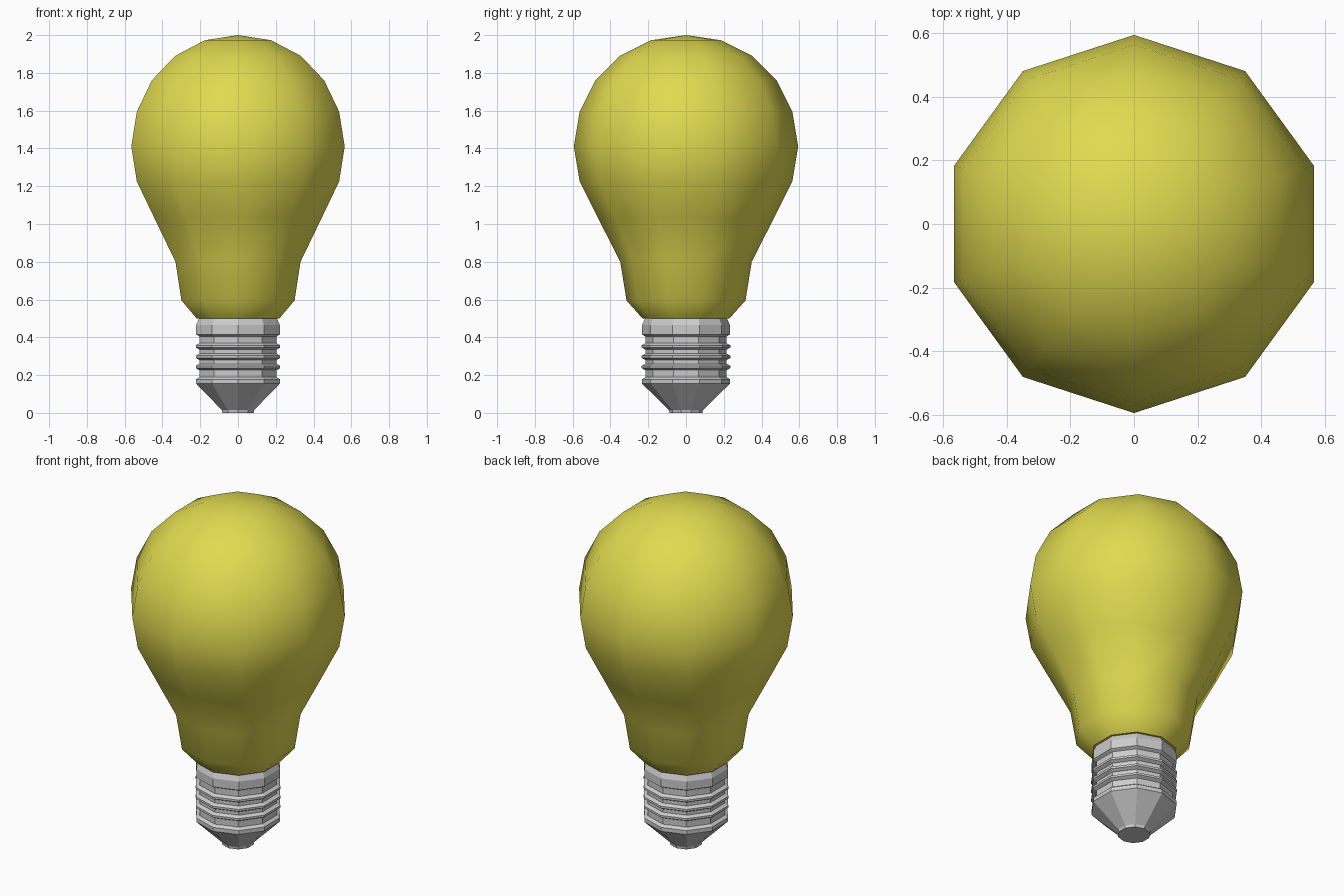
import bpy, bmesh, math

if "Cube" in bpy.data.objects:
    bpy.data.objects.remove(bpy.data.objects["Cube"])

SIDES = 10


def lathe(name, profile, color=None, smooth=False):
    """Revolve (radius, z) points, listed bottom to top, into a ten-sided solid."""
    bm = bmesh.new()
    rings = []
    for r, z in profile:
        if r == 0:
            rings.append([bm.verts.new((0, 0, z))] * SIDES)
        else:
            angles = [math.pi / 2 + i * math.tau / SIDES for i in range(SIDES)]
            rings.append([bm.verts.new((r * math.cos(a), r * math.sin(a), z)) for a in angles])
    for lo, hi in zip(rings, rings[1:]):
        for i in range(SIDES):
            j = (i + 1) % SIDES
            bm.faces.new(list(dict.fromkeys((lo[i], lo[j], hi[j], hi[i]))))
    # close open ends
    for ring in (rings[0], rings[-1]):
        if len(set(ring)) > 1:
            bm.faces.new(ring)
    bmesh.ops.recalc_face_normals(bm, faces=bm.faces)
    for f in bm.faces:
        f.smooth = smooth and len(f.verts) < SIDES
    mesh = bpy.data.meshes.new(name)
    bm.to_mesh(mesh)
    bm.free()
    obj = bpy.data.objects.new(name, mesh)
    bpy.context.collection.objects.link(obj)
    if color:
        mat = bpy.data.materials.new(name + "_color")
        mat.diffuse_color = color
        mat.use_nodes = True
        mat.node_tree.nodes["Principled BSDF"].inputs["Base Color"].default_value = mat.diffuse_color
        mesh.materials.append(mat)
    return obj


# Yellow glass bulb
lathe("glass_bulb", [
    (0.23, 0.50), (0.315, 0.595), (0.348, 0.80), (0.465, 1.03), (0.563, 1.225),
    (0.594, 1.41), (0.563, 1.595), (0.48, 1.76), (0.35, 1.89), (0.184, 1.973), (0, 2.0),
], color=(0.75, 0.70, 0.08, 1), smooth=True)

# Screw base: contact cone, lower rim, three thread ridges, collar
base = [(0.087, 0), (0.09, 0.015), (0.233, 0.155), (0.233, 0.178), (0.215, 0.19)]
for z in (0.243, 0.297, 0.352):
    base += [(0.215, z - 0.017), (0.235, z - 0.006), (0.235, z + 0.006), (0.215, z + 0.017)]
base += [(0.215, 0.405), (0.233, 0.415), (0.233, 0.465), (0.217, 0.50)]
lathe("screw_base", base)
